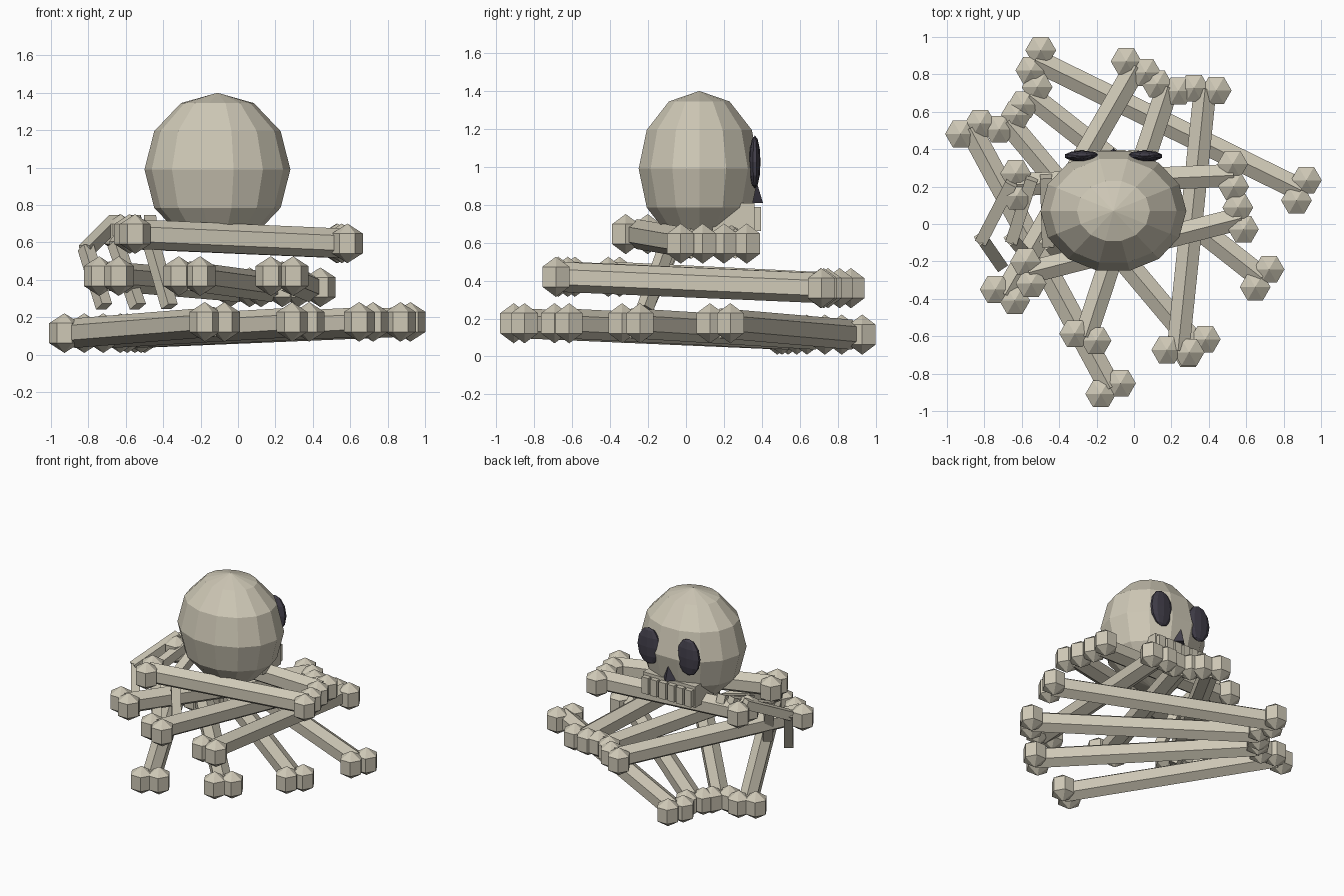
import bpy, bmesh, math
from mathutils import Matrix, Vector

cube = bpy.data.objects.get("Cube")
if cube:
    bpy.data.objects.remove(cube)


def material(name, rgb):
    m = bpy.data.materials.new(name)
    m.use_nodes = True
    m.diffuse_color = (*rgb, 1)
    m.node_tree.nodes["Principled BSDF"].inputs["Base Color"].default_value = (*rgb, 1)
    return m


BONE = material("old bone", (0.62, 0.58, 0.47))
DARK = material("dark socket", (0.055, 0.05, 0.07))


def finish(bm, name, mat):
    me = bpy.data.meshes.new(name)
    bm.to_mesh(me)
    bm.free()
    me.materials.append(mat)
    ob = bpy.data.objects.new(name, me)
    bpy.context.collection.objects.link(ob)


def place(loc, size, rot=None):
    return Matrix.Translation(loc) @ (rot or Matrix()) @ Matrix.Diagonal((*size, 1))


def ball(bm, loc, size, segs, rings):
    # first meridian turned onto the x axis
    turn = Matrix.Rotation(math.pi / 2, 4, "Z")
    bmesh.ops.create_uvsphere(bm, u_segments=segs, v_segments=rings, radius=1,
                              matrix=place(loc, size) @ turn)


def box(bm, loc, size):
    bmesh.ops.create_cube(bm, size=1, matrix=place(loc, size))


def along(a, b):
    # frame with z along the bone, x level, y upward
    z = (b - a).normalized()
    x = Vector((0, 0, 1)).cross(z).normalized()
    return Matrix((x, z.cross(x), z)).transposed().to_4x4(), x


# Long bones: hexagonal shaft with two knobs at each end
def long_bone(name, a, b):
    a, b = Vector(a), Vector(b)
    rot, side = along(a, b)
    bm = bmesh.new()
    bmesh.ops.create_cone(bm, cap_ends=True, segments=6, radius1=1, radius2=1, depth=1,
                          matrix=place((a + b) / 2, (0.07, 0.079, (b - a).length), rot))
    for end in (a, b):
        for s in (-1, 1):
            ball(bm, end + side * s * 0.06, (0.095, 0.095, 0.106), 6, 3)
    finish(bm, name, BONE)


layers = {
    "bottom_bone": (0.115, 0.175, [((-0.525, 0.875), (0.895, 0.18)),
                                   ((-0.555, 0.685), (0.685, -0.29)),
                                   ((-0.675, 0.545), (0.335, -0.655)),
                                   ((-0.875, 0.51), (-0.125, -0.88))]),
    "middle_bone": (0.42, 0.36, [((0.235, -0.68), (0.38, 0.72)),
                                 ((-0.26, -0.605), (0.18, 0.73)),
                                 ((-0.69, -0.38), (0.01, 0.84))]),
    "top_bone": (0.645, 0.595, [((-0.565, -0.26), (0.57, 0.03)),
                                ((-0.63, 0.21), (0.53, 0.26))]),
}
for name, (z0, z1, pairs) in layers.items():
    for i, (a, b) in enumerate(pairs):
        long_bone(f"{name}_{i + 1}", (*a, z0), (*b, z1))

# Hand: three bent fingers of two square segments each
fingers = [((-0.66, 0.21, 0.71), (-0.81, -0.08, 0.56), (-0.72, -0.21, 0.27)),
           ((-0.55, 0.23, 0.71), (-0.65, -0.08, 0.58), (-0.54, -0.21, 0.27)),
           ((-0.47, 0.24, 0.71), (-0.46, -0.10, 0.58), (-0.37, -0.21, 0.27))]
for i, joints in enumerate(fingers):
    bm = bmesh.new()
    for a, b in zip(joints, joints[1:]):
        a, b = Vector(a), Vector(b)
        bmesh.ops.create_cube(bm, size=1, matrix=place(
            (a + b) / 2, (0.065, 0.065, (b - a).length + 0.03), along(a, b)[0]))
    finish(bm, f"finger_{i + 1}", BONE)

# Skull: low-poly cranium, jaw and teeth, face towards +y
SX = -0.11
bm = bmesh.new()
ball(bm, (SX, 0.07, 0.99), (0.39, 0.328, 0.41), 14, 6)
finish(bm, "cranium", BONE)

bm = bmesh.new()
box(bm, (SX, 0.25, 0.73), (0.44, 0.22, 0.16))
finish(bm, "jaw", BONE)

bm = bmesh.new()
for i in range(6):
    box(bm, (SX + (i - 2.5) * 0.073, 0.37, 0.725), (0.056, 0.05, 0.125))
finish(bm, "teeth", BONE)

# Eye sockets and nose
for side, s in (("left", 1), ("right", -1)):
    bm = bmesh.new()
    bmesh.ops.create_uvsphere(bm, u_segments=10, v_segments=6, radius=1, matrix=place(
        (SX + s * 0.167, 0.363, 1.025), (0.097, 0.03, 0.14)))
    finish(bm, f"{side}_eye_socket", DARK)

bm = bmesh.new()
bmesh.ops.create_cone(bm, cap_ends=True, segments=3, radius1=0.06, radius2=0, depth=0.12,
                      matrix=place((SX, 0.37, 0.87), (1, 0.6, 1)))
finish(bm, "nose", DARK)
